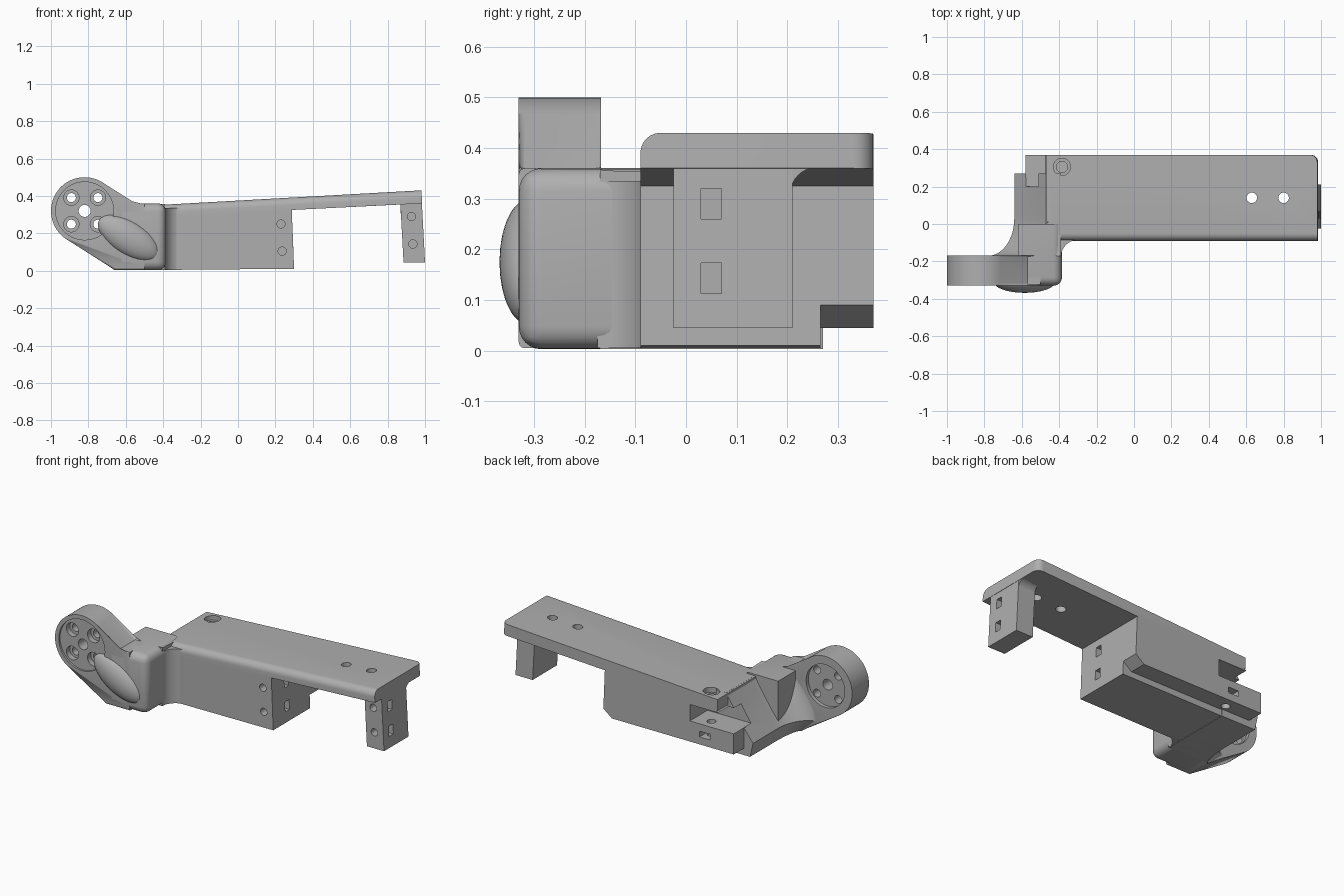
import bpy, bmesh
from math import sin, cos, radians, pi
from mathutils import Vector

if "Cube" in bpy.data.objects:
    bpy.data.objects.remove(bpy.data.objects["Cube"])

GREY = (0.43, 0.43, 0.43, 1)
mat = bpy.data.materials.new("plain grey")
mat.use_nodes = True
mat.diffuse_color = GREY
bsdf = mat.node_tree.nodes["Principled BSDF"]
bsdf.inputs["Base Color"].default_value = GREY
bsdf.inputs["Roughness"].default_value = 0.7


def finish(name, bm):
    bmesh.ops.recalc_face_normals(bm, faces=bm.faces)
    mesh = bpy.data.meshes.new(name)
    bm.to_mesh(mesh)
    bm.free()
    mesh.materials.append(mat)
    ob = bpy.data.objects.new(name, mesh)
    bpy.context.collection.objects.link(ob)
    return ob


def place(axis, a, b, t):
    return {"x": (t, a, b), "y": (a, t, b), "z": (a, b, t)}[axis]


def loft(name, axis, sections, round_edges=None, radius=0.02, segments=6):
    """Skin a row of (position, outline) sections; optionally round some edges."""
    bm = bmesh.new()
    rings = [[bm.verts.new(place(axis, a, b, t)) for a, b in pts] for t, pts in sections]
    for r, s in zip(rings, rings[1:]):
        for i in range(len(r)):
            j = (i + 1) % len(r)
            bm.faces.new((r[i], r[j], s[j], s[i]))
    bm.faces.new(rings[0])
    bm.faces.new(rings[-1])
    if round_edges:
        edges = [e for e in bm.edges if round_edges(e)]
        bmesh.ops.bevel(bm, geom=edges, offset=radius, segments=segments,
                        profile=0.5, affect="EDGES")
    return finish(name, bm)


def prism(name, axis, pts, t0, t1, **kw):
    return loft(name, axis, [(t0, pts), (t1, pts)], **kw)


def block(name, x0, x1, y0, y1, z0, z1, **kw):
    return prism(name, "z", [(x0, y0), (x1, y0), (x1, y1), (x0, y1)], z0, z1, **kw)


def disc(name, axis, a, b, r, t0, t1, n=40):
    pts = [(a + r * cos(2 * pi * i / n), b + r * sin(2 * pi * i / n)) for i in range(n)]
    return prism(name, axis, pts, t0, t1)


def concave(a, b, r, sa, sb, n=10):
    """Outline that fills an inside corner with a quarter round."""
    arc = [(a + sa * r * (1 - sin(k * pi / 2 / n)), b + sb * r * (1 - cos(k * pi / 2 / n)))
           for k in range(n + 1)]
    return [(a, b)] + arc


def cut(ob, cutters):
    """Subtract each cutter, then discard it."""
    bpy.context.view_layer.objects.active = ob
    for c in cutters:
        mod = ob.modifiers.new("cut", "BOOLEAN")
        mod.operation = "DIFFERENCE"
        mod.solver = "EXACT"
        mod.object = c
        bpy.ops.object.modifier_apply(modifier=mod.name)
        bpy.data.objects.remove(c)


def mid(e):
    return (e.verts[0].co + e.verts[1].co) / 2


# Sloping top plate with a rounded front edge and back corner
plate = prism("top_plate", "y",
              [(-0.47, 0.28), (0.285, 0.325), (0.985, 0.36), (0.98, 0.43), (-0.47, 0.349)],
              -0.09, 0.37, radius=0.04,
              round_edges=lambda e: (mid(e).y < -0.08 and 0.38 < mid(e).z < 0.391)
              or (mid(e).x > 0.9 and mid(e).y > 0.36 and abs(mid(e).z - 0.395) < 0.01))
cut(plate, [disc("drill", "z", x, 0.14, 0.028, 0.2, 0.6) for x in (0.63, 0.80)]
    + [disc("drill", "z", -0.385, 0.305, 0.03, 0.2, 0.6),
       disc("drill", "z", -0.385, 0.305, 0.046, 0.325, 0.6)])


def notch():
    return block("notch", -0.8, -0.285, 0.2, 0.5, 0.17, 0.27)


def nut_slot(x0, x1, z):
    return block("slot", x0, x1, 0.03, 0.07, z - 0.03, z + 0.03)


def screw_hole(x, z):
    return disc("drill", "y", x, z, 0.022, -0.2, 0.06)


# Main housing below the plate
housing = prism("housing", "y",
                [(-0.45, 0.005), (0.3, 0.01), (0.287, 0.33), (-0.45, 0.31)], -0.09, 0.265)
cut(housing, [notch()] + [nut_slot(0.2, 0.4, z) for z in (0.25, 0.105)]
    + [screw_hole(0.23, 0.25), screw_hole(0.236, 0.105)])

# Raised back ledge of the housing, with a notch under the plate
ledge = prism("back_ledge", "y",
              [(-0.58, 0.045), (0.24, 0.045), (0.297, 0.09), (0.287, 0.33),
               (-0.45, 0.29), (-0.5, 0.25), (-0.58, 0.17)], 0.25, 0.37)
cut(ledge, [notch(), disc("drill", "z", -0.385, 0.305, 0.025, 0.0, 0.25),
            block("slot", -0.42, -0.35, 0.28, 0.5, 0.09, 0.125)])

# End foot hanging from the plate
foot = prism("end_foot", "y",
             [(0.885, 0.045), (1.0, 0.045), (0.98, 0.42), (0.867, 0.38)], -0.025, 0.21)
cut(foot, [nut_slot(0.9, 1.1, z) for z in (0.29, 0.143)]
    + [screw_hole(0.927, 0.29), screw_hole(0.935, 0.143)])
prism("foot_fillet", "x", concave(0.205, 0.362, 0.055, 1, -1), 0.87, 0.982)

# Neck sweeping from the housing out to the pivot arm
neck_back = [(-0.39, 0.003), (-0.62, 0.003), (-0.64, 0.09), (-0.57, 0.18),
             (-0.51, 0.27), (-0.46, 0.35), (-0.39, 0.352)]
neck_front = [(-0.39, 0.003), (-0.66, 0.003), (-0.78, 0.09), (-0.76, 0.16),
              (-0.70, 0.25), (-0.6, 0.36), (-0.39, 0.358)]
sections = [(0.27, neck_back)]
for k in range(13):
    a = k / 12 * pi / 2
    f = 1 - cos(a)
    ring = [tuple(Vector(p).lerp(Vector(q), f)) for p, q in zip(neck_back, neck_front)]
    sections.append((0.03 - 0.2 * sin(a), ring))
neck = loft("neck", "y", sections)
cut(neck, [notch()])

# Rounded shoulder block and the quarter round joining it to the housing
block("shoulder", -0.62, -0.385, -0.33, 0.0, 0.003, 0.36, radius=0.045,
      round_edges=lambda e: mid(e).y < -0.01 and mid(e).x > -0.61)
prism("shoulder_fillet", "z", concave(-0.39, -0.085, 0.09, 1, -1), 0.005, 0.335)

# Pivot arm: round head running into the shoulder
PX, PZ, PR = -0.82, 0.32, 0.18
arc = [(PX + PR * cos(radians(a)), PZ + PR * sin(radians(a))) for a in range(54, 239, 4)]
arm = prism("pivot_arm", "y",
            arc + [(-0.66, 0.005), (-0.5, 0.005), (-0.5, 0.36), (-0.57, 0.36)],
            -0.33, -0.168, radius=0.012, segments=3,
            round_edges=lambda e: abs(e.verts[0].co.y - e.verts[1].co.y) < 0.01
            and mid(e).x < -0.51)
cutters = [disc("recess", "y", PX, PZ, 0.155, -0.4, -0.318),
           disc("recess", "y", PX, PZ, 0.13, -0.19, -0.1),
           disc("drill", "y", PX, PZ, 0.032, -0.5, 0.1)]
for sx in (-1, 1):
    for sz in (-1, 1):
        x, z = PX + sx * 0.071, PZ + sz * 0.071
        cutters += [disc("drill", "y", x, z, 0.024, -0.5, 0.1),
                    disc("drill", "y", x, z, 0.041, -0.4, -0.285)]
cut(arm, cutters)

# Teardrop bulge on the front of the arm
bpy.ops.mesh.primitive_uv_sphere_add(segments=40, ring_count=24, radius=1,
                                     location=(-0.585, -0.31, 0.175),
                                     rotation=(0, radians(32), 0))
bulge = bpy.context.object
bulge.name = "front_bulge"
bulge.scale = (0.185, 0.058, 0.09)
bulge.data.materials.append(mat)

# Smooth curves, sharp corners
for ob in list(bpy.context.scene.objects):
    if ob.type == "MESH":
        bpy.ops.object.select_all(action="DESELECT")
        ob.select_set(True)
        bpy.context.view_layer.objects.active = ob
        bpy.ops.object.shade_smooth_by_angle(angle=radians(32))
